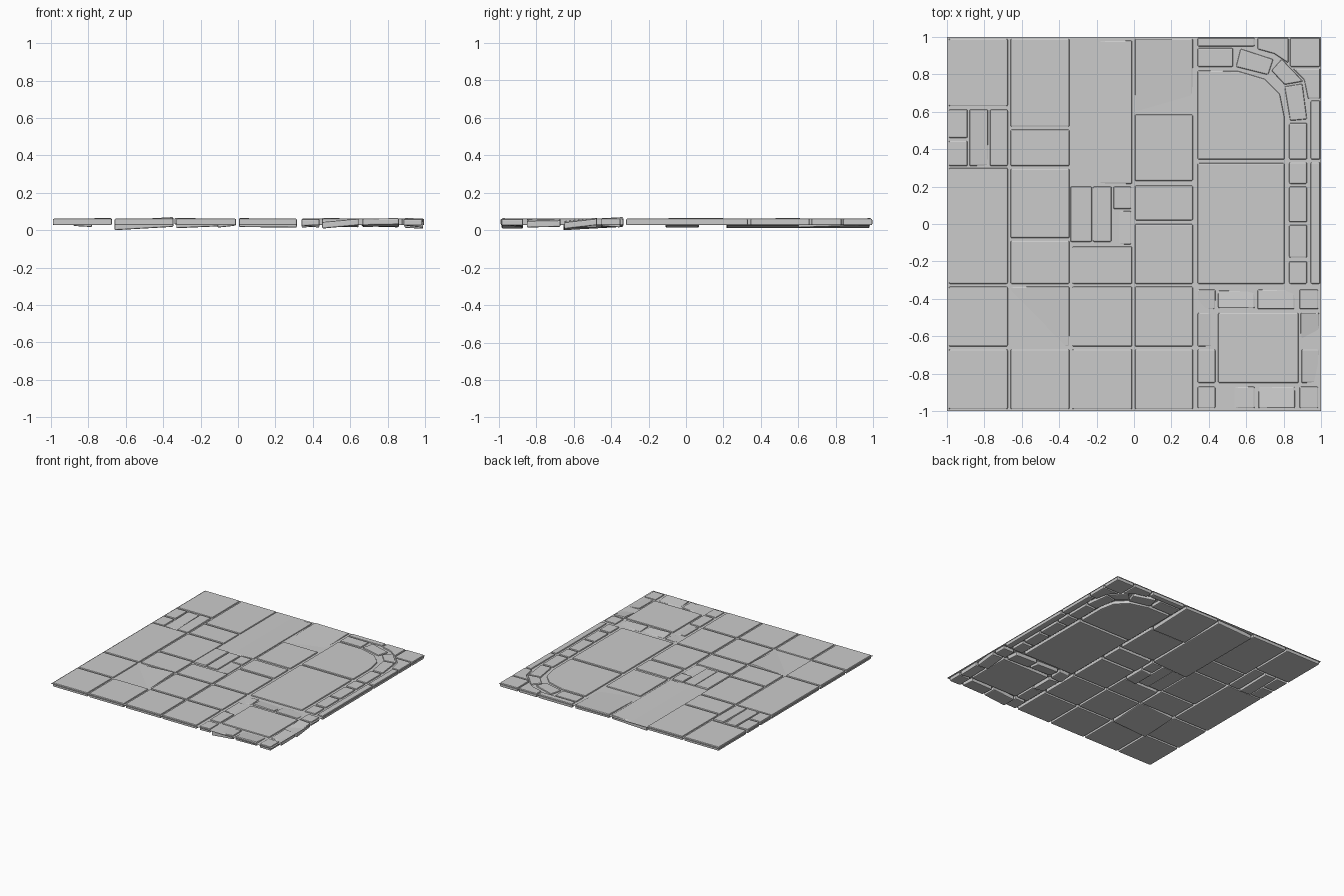
import bpy, bmesh

BOTTOM, THICK, GROUT = 0.027, 0.035, 0.052


def slab(name, pts, dz=0.0, tx=0.0, ty=0.0):
    """Bevelled stone from an outline; tx / ty are the rises across its width and depth."""
    xs, ys = [p[0] for p in pts], [p[1] for p in pts]
    cx, cy = (min(xs) + max(xs)) / 2, (min(ys) + max(ys)) / 2
    w, d = max(xs) - min(xs), max(ys) - min(ys)
    bm = bmesh.new()
    face = bm.faces.new([bm.verts.new((x, y, BOTTOM)) for x, y in pts])
    ext = bmesh.ops.extrude_face_region(bm, geom=[face])
    for v in ext["geom"]:
        if isinstance(v, bmesh.types.BMVert):
            v.co.z += THICK
    bmesh.ops.recalc_face_normals(bm, faces=bm.faces)
    bmesh.ops.bevel(bm, geom=bm.edges[:], offset=0.007, segments=2,
                    profile=0.5, affect='EDGES', clamp_overlap=True)
    for v in bm.verts:
        v.co.z += dz + tx * (v.co.x - cx) / w + ty * (v.co.y - cy) / d
    bmesh.ops.recalc_face_normals(bm, faces=bm.faces)
    me = bpy.data.meshes.new(name)
    bm.to_mesh(me)
    bm.free()
    ob = bpy.data.objects.new(name, me)
    bpy.context.collection.objects.link(ob)
    return ob


def rect(name, x0, x1, y0, y1, **tilt):
    return slab(name, [(x0, y0), (x1, y0), (x1, y1), (x0, y1)], **tilt)


def column(name, x0, x1, rows):
    for y0, y1, *tilt in rows:
        rect(name, x0, x1, y0, y1, **(tilt[0] if tilt else {}))


# grout sheet filling the joints
bm = bmesh.new()
bmesh.ops.create_grid(bm, x_segments=1, y_segments=1, size=1.0)
for v in bm.verts:
    v.co.z = GROUT
me = bpy.data.meshes.new("grout")
bm.to_mesh(me)
bm.free()
bpy.context.collection.objects.link(bpy.data.objects.new("grout", me))

# main paving in four columns
front = [(-0.99, -0.67), (-0.655, -0.335)]
column("paving_slab", -0.99, -0.675, front + [(-0.32, 0.30), (0.63, 0.99)])
column("paving_slab", -0.66, -0.345, [
    front[0], (-0.655, -0.335, dict(dz=-0.009, tx=0.018, ty=0.018)),
    (-0.32, -0.09), (-0.075, 0.295), (0.31, 0.505), (0.52, 0.99)])
column("paving_slab", -0.33, -0.01, front + [
    (-0.32, -0.12), (0.215, 0.98, dict(dz=-0.009, tx=0.014))])
column("paving_slab", 0.005, 0.315, front + [
    (-0.32, 0.0), (0.02, 0.205), (0.23, 0.585),
    (0.60, 0.99, dict(dz=-0.005, tx=-0.003, ty=0.013))])

# small inset bricks
for b in [(-0.99, -0.89, 0.46, 0.612), (-0.99, -0.89, 0.31, 0.445),
          (-0.22, -0.12, -0.095, 0.2), (-0.11, -0.015, 0.08, 0.2)]:
    rect("inset_brick", *b)
rect("inset_brick", -0.88, -0.78, 0.31, 0.612, dz=-0.004, tx=-0.006, ty=0.006)
rect("inset_brick", -0.77, -0.675, 0.31, 0.612, dz=0.002, ty=0.004)
rect("inset_brick", -0.34, -0.225, -0.095, 0.2, dz=0.004)
rect("inset_brick", -0.11, -0.015, -0.11, 0.07, dz=-0.008, tx=0.01)

# large slabs of the right-hand bed
rect("large_slab", 0.34, 0.805, -0.32, 0.325)
slab("rounded_slab", [(0.34, 0.345), (0.805, 0.345), (0.805, 0.57), (0.78, 0.695),
                      (0.70, 0.775), (0.555, 0.818), (0.34, 0.82)])

# curved border stones
column("border_stone", 0.83, 0.925, [(-0.32, -0.20), (-0.18, -0.005), (0.01, 0.20),
                                     (0.215, 0.33), (0.345, 0.54)])
rect("border_stone", 0.34, 0.53, 0.84, 0.94)
for quad in [[(0.545, 0.84), (0.717, 0.797), (0.745, 0.88), (0.57, 0.937)],
             [(0.735, 0.82), (0.805, 0.745), (0.905, 0.762), (0.79, 0.882)],
             [(0.805, 0.735), (0.835, 0.552), (0.925, 0.56), (0.90, 0.75)]]:
    slab("border_stone", quad)

# outer edging
column("edge_strip", 0.945, 0.995, [(-0.32, 0.33), (0.345, 0.66)])
rect("edge_strip", 0.34, 0.645, 0.95, 0.995)
slab("edge_strip", [(0.66, 0.935), (0.75, 0.91), (0.825, 0.86), (0.825, 0.995), (0.66, 0.995)])
rect("corner_slab", 0.835, 0.995, 0.84, 0.995)
slab("edge_strip", [(0.93, 0.67), (0.995, 0.67), (0.995, 0.83), (0.85, 0.83), (0.91, 0.77)])

# square panel with a ring of uneven cobbles
rect("panel_slab", 0.45, 0.88, -0.85, -0.475)
for x0, x1, y0, y1, dz, tx, ty in [
        (0.34, 0.435, -0.455, -0.35, -0.007, 0.006, 0.006),
        (0.45, 0.645, -0.45, -0.355, -0.003, -0.006, -0.012),
        (0.66, 0.86, -0.455, -0.35, -0.005, -0.006, -0.008),
        (0.885, 0.985, -0.455, -0.35, 0, 0, 0),
        (0.34, 0.435, -0.655, -0.475, -0.007, -0.012, 0),
        (0.34, 0.435, -0.85, -0.67, 0, 0, 0),
        (0.89, 0.99, -0.65, -0.475, -0.007, -0.006, 0.02),
        (0.895, 0.99, -0.85, -0.67, -0.006, -0.010, 0.004),
        (0.34, 0.435, -0.985, -0.87, -0.002, 0.002, 0),
        (0.45, 0.645, -0.985, -0.87, -0.009, 0.018, 0),
        (0.665, 0.86, -0.985, -0.87, -0.003, 0.004, -0.010),
        (0.885, 0.985, -0.985, -0.87, -0.002, 0, 0)]:
    rect("cobble", x0, x1, y0, y1, dz=dz, tx=tx, ty=ty)
